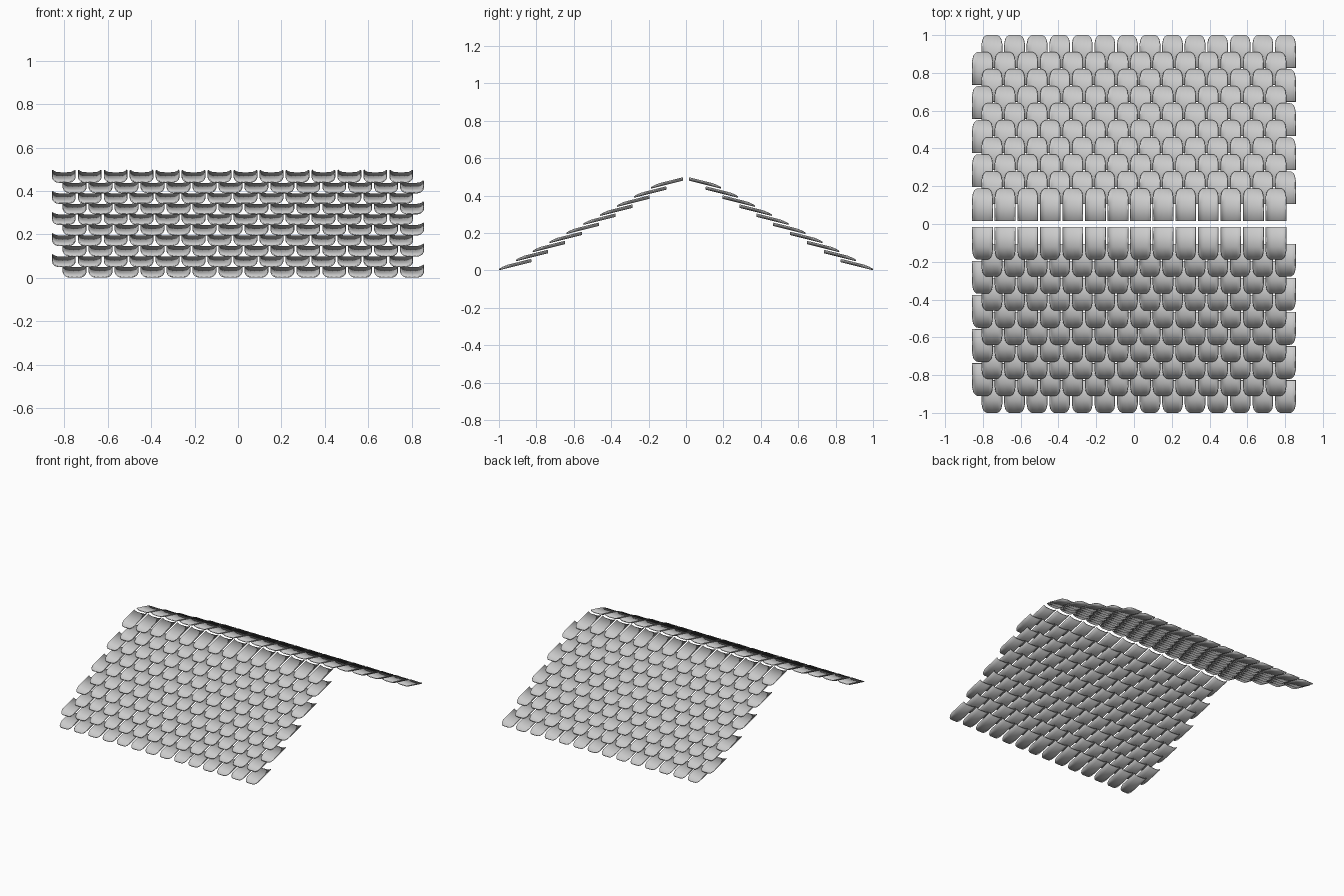
import bpy, bmesh, math

if "Cube" in bpy.data.objects:
    bpy.data.objects.remove(bpy.data.objects["Cube"])

ROWS, COUNT = 10, 14
WIDTH, LENGTH, PITCH = 0.110, 0.172, 0.1195
SLOPE = 0.25

# half cross-section of a dished tile: x, rim height, setback of the rounded outer corner
HALF = [(0.0, 0.0, 0.0), (0.024, 0.0005, 0.0), (0.034, 0.002, 0.002), (0.043, 0.005, 0.009),
        (0.050, 0.009, 0.021), (0.055, 0.0135, 0.045)]
SECTION = [(-x, h, s) for x, h, s in reversed(HALF[1:])] + HALF


def tile_row(i):
    """One course of tiles on the back slope, mirrored to the front slope."""
    x0 = (-0.807 if i % 2 == 0 else -0.857) + WIDTH / 2
    outer_y, outer_z = 0.999 - 0.0902 * i, 0.0006 + 0.0485 * i
    inner_y = outer_y - LENGTH
    bm = bmesh.new()
    columns = []
    for x, h, setback in SECTION:
        col = []
        for t in (0.0, 0.6, 1.0):
            end = outer_y - setback
            y = inner_y + (end - inner_y) * t
            col.append(bm.verts.new((x0 + x, y, outer_z + h + (outer_y - y) * SLOPE)))
        columns.append(col)
    for a, b in zip(columns, columns[1:]):
        for k in range(2):
            bm.faces.new((a[k], b[k], b[k + 1], a[k + 1]))
    me = bpy.data.meshes.new("tile_row")
    bm.to_mesh(me)
    bm.free()
    ob = bpy.data.objects.new(f"roof_tile_row_{i + 1}", me)
    bpy.context.collection.objects.link(ob)

    solid = ob.modifiers.new("thickness", 'SOLIDIFY')
    solid.thickness, solid.offset = 0.006, 1.0
    arr = ob.modifiers.new("course", 'ARRAY')
    arr.count = COUNT
    arr.use_relative_offset = False
    arr.use_constant_offset = True
    arr.constant_offset_displace = (PITCH, 0, 0)
    mir = ob.modifiers.new("front_slope", 'MIRROR')
    mir.use_axis = (False, True, False)
    mir.use_mirror_merge = False
    return ob


# overlapping courses from eaves to ridge
rows = [tile_row(i) for i in range(ROWS)]

# smooth dish, sharp tile edges
for ob in rows:
    bpy.ops.object.select_all(action='DESELECT')
    ob.select_set(True)
    bpy.context.view_layer.objects.active = ob
    bpy.ops.object.shade_smooth_by_angle(angle=math.radians(35))
